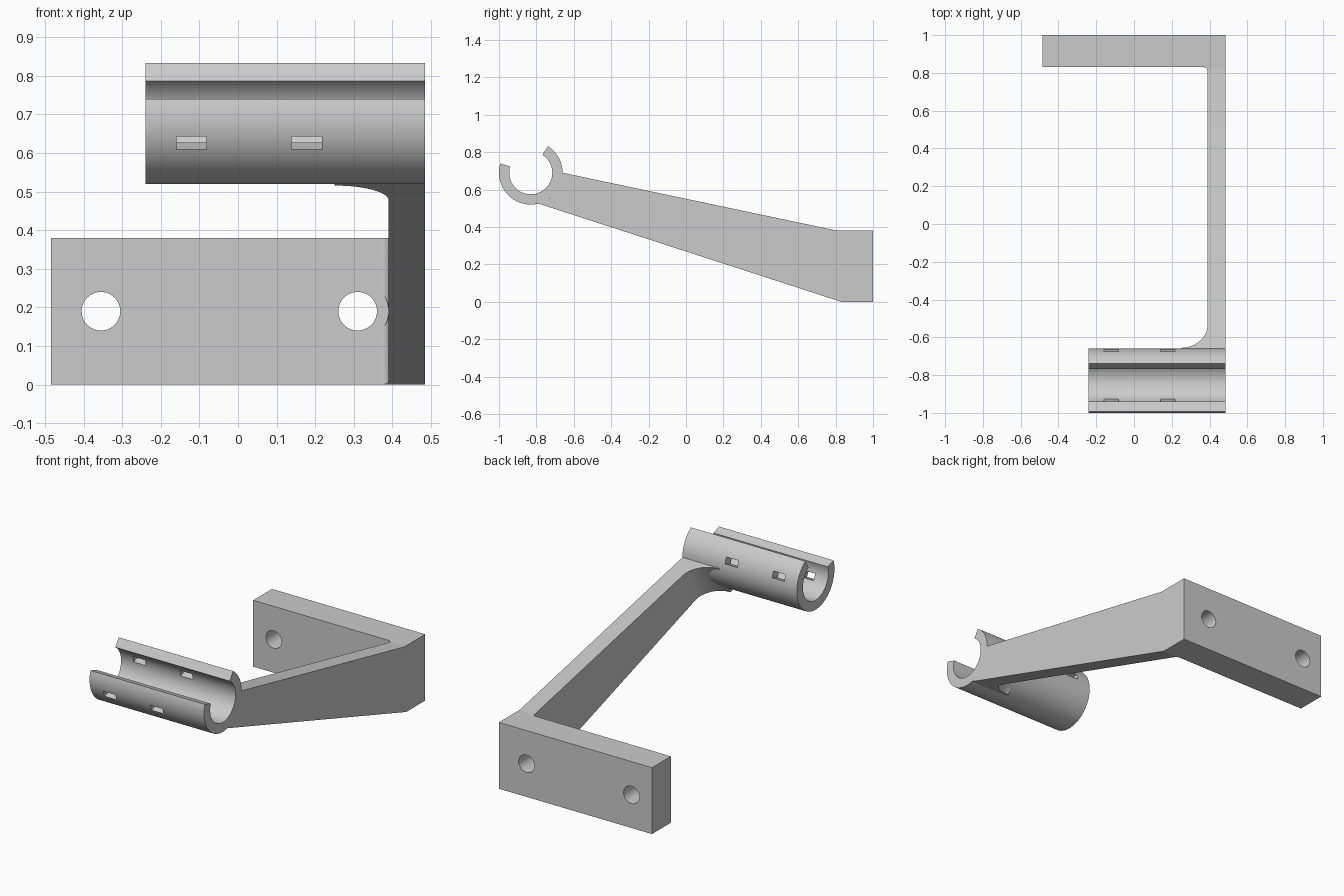
import bpy
import bmesh
from math import cos, sin, radians
from mathutils import Vector, Matrix

if "Cube" in bpy.data.objects:
    bpy.data.objects.remove(bpy.data.objects["Cube"])

grey = bpy.data.materials.new("light grey")
grey.use_nodes = True
colour = (0.6, 0.6, 0.6, 1)
grey.diffuse_color = colour
grey.node_tree.nodes["Principled BSDF"].inputs["Base Color"].default_value = colour


def add_object(name, bm):
    bmesh.ops.recalc_face_normals(bm, faces=bm.faces)
    mesh = bpy.data.meshes.new(name)
    bm.to_mesh(mesh)
    bm.free()
    mesh.materials.append(grey)
    ob = bpy.data.objects.new(name, mesh)
    bpy.context.collection.objects.link(ob)
    return ob


def prism(name, outline, direction):
    """Solid made by sweeping a closed outline along a vector."""
    bm = bmesh.new()
    face = bm.faces.new([bm.verts.new(p) for p in outline])
    swept = bmesh.ops.extrude_face_region(bm, geom=[face], use_keep_orig=True)
    verts = [v for v in swept["geom"] if isinstance(v, bmesh.types.BMVert)]
    bmesh.ops.translate(bm, verts=verts, vec=Vector(direction))
    return add_object(name, bm)


def side_prism(name, points, x0, x1):
    return prism(name, [(x0, y, z) for y, z in points], (x1 - x0, 0, 0))


def box(name, size, matrix):
    bm = bmesh.new()
    bmesh.ops.create_cube(bm, size=1, matrix=matrix @ Matrix.Diagonal((*size, 1)))
    return add_object(name, bm)


def cylinder_y(name, x, y, z, radius, length):
    bm = bmesh.new()
    place = Matrix.Translation((x, y, z)) @ Matrix.Rotation(radians(90), 4, 'X')
    bmesh.ops.create_cone(bm, cap_ends=True, segments=48, radius1=radius,
                          radius2=radius, depth=length, matrix=place)
    return add_object(name, bm)


def combine(target, tool, operation='DIFFERENCE'):
    mod = target.modifiers.new("cut", 'BOOLEAN')
    mod.operation = operation
    mod.solver = 'EXACT'
    mod.object = tool
    bpy.context.view_layer.objects.active = target
    bpy.ops.object.modifier_apply(modifier=mod.name)
    bpy.data.objects.remove(tool)


def arc(cx, cy, r, start, end, steps):
    angles = [radians(start + (end - start) * i / steps) for i in range(steps + 1)]
    return [(cx + r * cos(a), cy + r * sin(a)) for a in angles]


RIGHT, INNER = 0.485, 0.39          # outer and inner faces of the arm
RING_Y, RING_Z, RING_R, BORE_R = -0.83, 0.69, 0.17, 0.115
PLATE_Y, PLATE_H = 0.83, 0.38
HOLE_Z = 0.19

# Mounting plate with two screw holes
plate = box("mounting_plate", (2 * RIGHT, 1 - PLATE_Y, PLATE_H),
            Matrix.Translation((0, (1 + PLATE_Y) / 2, PLATE_H / 2)))
for x in (-0.355, 0.31):
    combine(plate, cylinder_y("hole_cutter", x, 0.9, HOLE_Z, 0.05, 0.5))

# Open clip, tilted towards the front, with slots through both walls
clip_profile = (arc(RING_Y, RING_Z, RING_R, 163, 417, 64)
                + arc(RING_Y, RING_Z, BORE_R, 417, 163, 64))
clip = side_prism("open_clip", clip_profile, -0.24, RIGHT)
for x in (-0.12, 0.178):
    place = (Matrix.Translation((x, RING_Y, RING_Z)) @ Matrix.Rotation(radians(20), 4, 'X')
             @ Matrix.Translation((0, 0, -0.007)))
    combine(clip, box("slot_cutter", (0.078, 0.42, 0.037), place))

# Tapered arm that hugs the clip at its front end
arm_profile = arc(RING_Y, RING_Z, RING_R, -76, 0, 20) + [
    (0.81, PLATE_H), (PLATE_Y, PLATE_H), (PLATE_Y, 0)]
arm = side_prism("tapered_arm", arm_profile, INNER, RIGHT)

# Large fillet between arm and clip, slanted to follow the clip's underside
plan = arc(0.25, -0.515, 0.14, 0, -90, 16) + [(0.25, -1.2), (INNER, -1.2)]
lean = 0.6
low, high = 0.3, 0.8
clip_fillet = prism("clip_fillet",
                    [(x, y + lean * (low - RING_Z), low) for x, y in plan],
                    (0, lean * (high - low), high - low))
combine(clip_fillet, side_prism("arm_limit", arm_profile, 0.1, 0.6), 'INTERSECT')

# Small fillet between arm and plate, relieved around the screw head
r = 0.02
corner = arc(INNER - r, PLATE_Y - r, r, 0, 90, 8) + [(INNER, PLATE_Y)]
plate_fillet = prism("plate_fillet", [(x, y, 0) for x, y in corner], (0, 0, PLATE_H))
combine(plate_fillet, side_prism("arm_limit", arm_profile, 0.3, 0.5), 'INTERSECT')
combine(plate_fillet, cylinder_y("screw_head_cutter", 0.31, 0.73, HOLE_Z, 0.08, 0.2))

# Smooth the curved walls and keep the corners sharp
for ob in (plate, clip, arm, clip_fillet, plate_fillet):
    bpy.ops.object.select_all(action='DESELECT')
    ob.select_set(True)
    bpy.context.view_layer.objects.active = ob
    bpy.ops.object.shade_smooth_by_angle(angle=radians(30))
